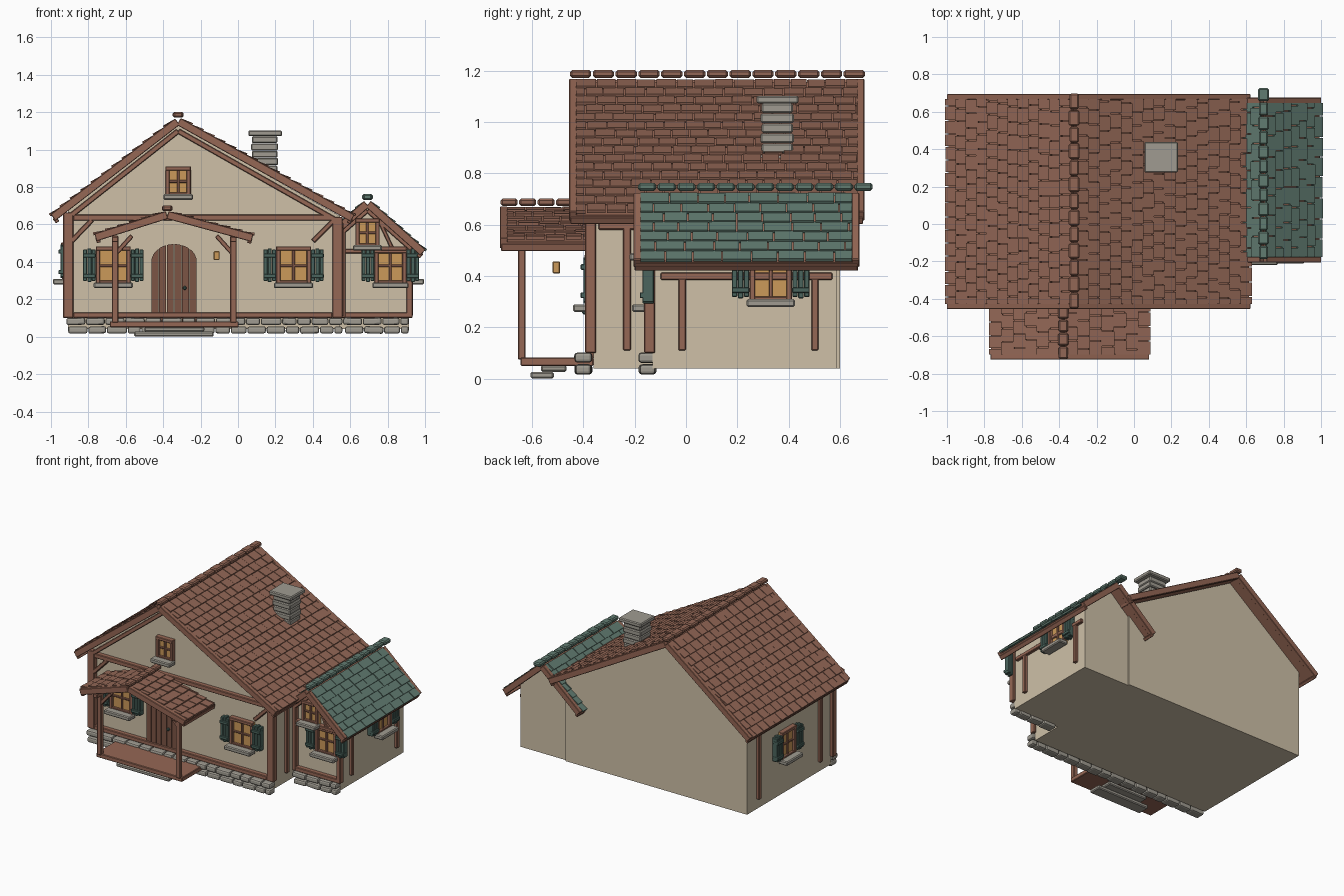
import bpy, bmesh, math, random
from mathutils import Matrix, Vector

random.seed(4)
if "Cube" in bpy.data.objects:
    bpy.data.objects.remove(bpy.data.objects["Cube"])


def material(name, r, g, b):
    m = bpy.data.materials.new(name)
    m.use_nodes = True
    m.diffuse_color = (r, g, b, 1)
    m.node_tree.nodes["Principled BSDF"].inputs["Base Color"].default_value = (r, g, b, 1)
    return m


WALL = material("cream plaster", 0.62, 0.53, 0.39)
WOOD = material("brown timber", 0.30, 0.135, 0.09)
TILE = material("clay tile", 0.29, 0.135, 0.092)
DOOR = material("dark door wood", 0.20, 0.09, 0.06)
GREEN = material("green tile", 0.12, 0.20, 0.165)
SHUTTER = material("shutter green", 0.07, 0.13, 0.11)
STONE = material("grey stone", 0.35, 0.33, 0.285)
GLASS = material("amber glass", 0.60, 0.32, 0.10)


def finish(name, bm, mat, bevel=0, segments=1):
    bmesh.ops.recalc_face_normals(bm, faces=bm.faces)
    mesh = bpy.data.meshes.new(name)
    bm.to_mesh(mesh)
    bm.free()
    mesh.materials.append(mat)
    ob = bpy.data.objects.new(name, mesh)
    bpy.context.collection.objects.link(ob)
    if bevel:
        mod = ob.modifiers.new("bevel", "BEVEL")
        mod.width, mod.segments = bevel, segments
    return ob


def at(x, y, z, turn=0, axis="Y"):
    return Matrix.Translation((x, y, z)) @ Matrix.Rotation(turn, 4, axis)


def boxes(name, mat, items, bevel=0, segments=1):
    """One object made of (matrix, size) boxes."""
    bm = bmesh.new()
    for m, size in items:
        bmesh.ops.create_cube(bm, size=1, matrix=m @ Matrix.Diagonal((*size, 1)))
    return finish(name, bm, mat, bevel, segments)


def span(x0, x1, y0, y1, z0, z1):
    """Box entry from its limits."""
    return (at((x0 + x1) / 2, (y0 + y1) / 2, (z0 + z1) / 2), (x1 - x0, y1 - y0, z1 - z0))


def beam(a, b, thick, y0, y1):
    """Box entry along a line in the xz plane."""
    dx, dz = b[0] - a[0], b[1] - a[1]
    return (at((a[0] + b[0]) / 2, (y0 + y1) / 2, (a[1] + b[1]) / 2, math.atan2(-dz, dx)),
            (math.hypot(dx, dz), y1 - y0, thick))


def prism(name, mat, groups, y0, y1):
    """Extrude xz outlines along y."""
    bm = bmesh.new()
    for pts in groups:
        face = bm.faces.new([bm.verts.new((x, y0, z)) for x, z in pts])
        ext = bmesh.ops.extrude_face_region(bm, geom=[face])["geom"]
        bmesh.ops.translate(bm, vec=(0, y1 - y0, 0),
                            verts=[v for v in ext if isinstance(v, bmesh.types.BMVert)])
    return finish(name, bm, mat)


# Roofs: deck, staggered tiles, barge boards, eave boards and ridge caps
def roof(name, mat, ridge, eaves, y0, y1, rows, width, caps, cap_y, back=True):
    decks, tiles, trim = [], [], []
    for eave, count in zip(eaves, rows):
        dx, dz = eave[0] - ridge[0], ridge[1] - eave[1]
        s, length = math.copysign(1, dx), math.hypot(dx, dz)
        a = math.atan2(dz, abs(dx))
        d = Vector((s * math.cos(a), 0, -math.sin(a)))
        n = Vector((s * math.sin(a), 0, math.cos(a)))
        decks.append(beam(ridge, eave, 0.022, y0 + 0.01, y1 - 0.01))
        up = n * 0.006
        lo, hi = (ridge[0] + up.x, ridge[1] + up.z), (eave[0] + up.x, eave[1] + up.z)
        trim.append(beam(lo, hi, 0.042, y0, y0 + 0.03))
        if back:
            trim.append(beam(lo, hi, 0.042, y1 - 0.03, y1))
        trim.append((at(eave[0] - s * 0.012, (y0 + y1) / 2, eave[1] - 0.008, s * a),
                     (0.022, y1 - y0 - 0.01, 0.03)))
        step = length / count
        for r in range(count):
            y = y0 + 0.025 - (width * 0.5 if r % 2 else 0)
            while y < y1 - 0.03:
                w = width * random.uniform(0.88, 1.12)
                ya, yb = max(y, y0 + 0.025), min(y + w, y1 - 0.025)
                if yb - ya > 0.012:
                    p = Vector((ridge[0], (ya + yb) / 2, ridge[1]))
                    p += d * (r + 0.55) * step + n * random.uniform(0.021, 0.025)
                    tiles.append((at(*p, s * (a - 0.13)), (step * 1.08, yb - ya - 0.005, 0.013)))
                y += w
    boxes(name + "_deck", WOOD, decks)
    boxes(name + "_tiles", mat, tiles)
    boxes(name + "_barge_boards", WOOD, trim, 0.003)
    c0, c1 = cap_y
    step = (c1 - c0) / caps
    boxes(name + "_ridge_caps", mat,
          [(at(ridge[0], c0 + (i + 0.5) * step, ridge[1] + 0.042),
            (0.05 + 0.008 * (i % 2), step - 0.006, 0.03)) for i in range(caps)], 0.008)


roof("main_roof", TILE, (-0.32, 1.145), [(-0.985, 0.632), (0.61, 0.628)],
     -0.455, 0.695, (12, 16), 0.075, 13, (-0.455, 0.70))
roof("annex_roof", GREEN, (0.692, 0.705), [(0.395, 0.445), (0.985, 0.445)],
     -0.205, 0.675, (7, 7), 0.105, 12, (-0.19, 0.73))
roof("porch_roof", TILE, (-0.378, 0.645), [(-0.76, 0.525), (0.075, 0.522)],
     -0.725, -0.365, (6, 7), 0.075, 5, (-0.725, -0.365), False)

# Plaster walls
prism("main_walls", WALL, [[(-0.91, 0.04), (0.545, 0.04), (0.545, 0.645), (-0.32, 1.13),
                            (-0.91, 0.672)]], -0.36, 0.6)
prism("annex_walls", WALL, [[(0.5, 0.04), (0.915, 0.04), (0.915, 0.49), (0.692, 0.69),
                             (0.5, 0.52)]], -0.13, 0.587)

# Timber framing on the main front
F0, F1 = -0.393, -0.35
boxes("main_front_timbers", WOOD, [
    span(-0.935, -0.88, F0, F1, 0.1, 0.665), span(0.505, 0.56, F0, F1, 0.1, 0.64),
    span(-0.88, 0.505, F0, F1, 0.62, 0.652), span(-0.88, 0.505, F0, F1, 0.1, 0.13),
    beam((-0.89, 0.65), (-0.32, 1.1), 0.028, F0, F1),
    beam((0.52, 0.625), (-0.32, 1.1), 0.028, F0, F1),
    beam((-0.89, 0.51), (-0.78, 0.625), 0.026, F0, F1),
    beam((0.515, 0.625), (0.40, 0.51), 0.026, F0, F1)], 0.004)

# Timber framing on the annex front
A0, A1 = -0.163, -0.12
boxes("annex_front_timbers", WOOD, [
    span(0.548, 0.575, A0, A1, 0.1, 0.56), span(0.9, 0.933, A0, A1, 0.1, 0.47),
    span(0.57, 0.91, A0, A1, 0.1, 0.13), span(0.57, 0.91, A0, A1, 0.445, 0.47),
    beam((0.55, 0.55), (0.692, 0.675), 0.024, A0, A1),
    beam((0.692, 0.675), (0.93, 0.465), 0.024, A0, A1),
    beam((0.76, 0.61), (0.83, 0.46), 0.02, A0, A1)], 0.004)

# Side posts and wall plates
boxes("right_end_timbers", WOOD, [
    span(-0.93, -0.9, -0.245, -0.215, 0.11, 0.59), span(-0.93, -0.9, 0.46, 0.49, 0.11, 0.59),
    span(-0.93, -0.9, -0.34, 0.57, 0.58, 0.61)], 0.004)
boxes("left_end_timbers", WOOD, [
    span(0.535, 0.565, -0.245, -0.215, 0.11, 0.59), span(0.535, 0.565, -0.34, -0.13, 0.58, 0.61),
    span(0.905, 0.935, -0.03, 0, 0.11, 0.39), span(0.905, 0.935, 0.488, 0.516, 0.11, 0.39),
    span(0.905, 0.935, -0.1, 0.57, 0.385, 0.413)], 0.004)


# Windows
def window(name, x, y, z, w, h, turn=0, shutters=True):
    base = at(x, y, z, turn, "Z")

    def local(x0, x1, y0, y1, z0, z1):
        m, size = span(x0, x1, y0, y1, z0, z1)
        return (base @ m, size)
    a, b, t = w / 2, h / 2, 0.022
    boxes(name + "_glass", GLASS, [local(-a, a, -0.012, 0.01, -b, b)])
    boxes(name + "_frame", WOOD, [
        local(-a, -a + t, -0.032, 0.01, -b, b), local(a - t, a, -0.032, 0.01, -b, b),
        local(-a, a, -0.036, 0.01, b - t, b), local(-a, a, -0.03, 0.01, -b, -b + t),
        local(-0.007, 0.007, -0.022, 0, -b, b), local(-a, a, -0.02, 0, -0.007, 0.007)], 0.003)
    boxes(name + "_sill", STONE,
          [local(-a - 0.012, a + 0.012, -0.08, -0.01, -b - 0.018, -b + 0.012)], 0.006)
    if shutters:
        planks = []
        for s in (-1, 1):
            for i in range(3):
                c, k = s * (a + 0.012 + i * 0.023), b - 0.016 + (0.006 if i == 1 else 0)
                planks.append(local(c - 0.0105, c + 0.0105, -0.04, 0.005, -k + 0.005, k))
            c = s * (a + 0.035)
            for q in (-0.055, 0.055):
                planks.append(local(c - 0.034, c + 0.034, -0.05, 0, q - 0.011, q + 0.011))
        boxes(name + "_shutters", SHUTTER, planks, 0.003)


for name, x in (("front_right_window", -0.667), ("front_left_window", 0.297)):
    window(name, x, -0.36, 0.38, 0.185, 0.205)
window("annex_front_window", 0.815, -0.13, 0.38, 0.17, 0.205)
window("annex_side_window", 0.915, 0.33, 0.40, 0.165, 0.205, math.pi / 2)
window("right_end_window", -0.91, 0.16, 0.40, 0.165, 0.205, -math.pi / 2)
window("attic_window", -0.32, -0.36, 0.83, 0.135, 0.16, 0, False)
window("annex_attic_window", 0.692, -0.14, 0.555, 0.13, 0.155, 0, False)

# Arched plank door
cx, half, planks = -0.342, 0.122, []
for i in range(6):
    xa = cx - half + i * half / 3 + 0.002
    xb = xa + half / 3 - 0.004
    top = [xb + (xa - xb) * k / 4 for k in range(5)]
    planks.append([(xa, 0.08), (xb, 0.08)] +
                  [(x, 0.40 + 0.095 * math.sqrt(max(0, 1 - ((x - cx) / half) ** 2))) for x in top])
prism("door", DOOR, planks, -0.388, -0.35)
boxes("door_knob", SHUTTER, [span(-0.295, -0.275, -0.405, -0.38, 0.25, 0.27)], 0.006)

# Porch
posts = []
for x, s in ((-0.657, 1), (-0.025, -1)):
    posts += [span(x - 0.017, x + 0.017, -0.655, -0.625, 0.075, 0.54),
              span(x - 0.017, x + 0.017, -0.70, -0.37, 0.505, 0.535),
              beam((x, 0.44), (x + s * 0.09, 0.54), 0.024, -0.652, -0.628)]
boxes("porch_posts", WOOD, posts, 0.004)
boxes("porch_floor", WOOD, [span(-0.685, 0.003, -0.645, -0.36, 0.05, 0.082)], 0.004)
boxes("porch_steps", STONE, [span(-0.555, -0.13, -0.605, -0.515, 0, 0.027),
                             span(-0.50, -0.18, -0.565, -0.465, 0.027, 0.052)], 0.006)
boxes("porch_lamp", GLASS, [span(-0.13, -0.098, -0.52, -0.49, 0.41, 0.457)], 0.004)


# Stone footing along the fronts
def footing(name, x0, x1, y):
    stones = []
    for row in range(2):
        x = x0 + (0.0 if row else 0.01)
        while x < x1 - 0.03:
            w = min(random.uniform(0.07, 0.115), x1 - x)
            c = 0.036 + row * 0.046
            stones.append((at(x + w / 2, y, c, random.uniform(-0.04, 0.04)),
                           (w - 0.004, random.uniform(0.058, 0.072), 0.038)))
            x += w
    boxes(name, STONE, stones, 0.011, 2)


footing("main_footing", -0.92, 0.56, -0.40)
footing("annex_footing", 0.56, 0.915, -0.15)

# Chimney of stacked courses with a cap
courses = [span(0.07 + e, 0.215 - e, 0.29 + e, 0.42 - e, 0.84 + i * 0.039, 0.877 + i * 0.039)
           for i in range(6) for e in [0.004 * (i % 2)]]
boxes("chimney", STONE, courses + [span(0.055, 0.235, 0.275, 0.438, 1.072, 1.102)], 0.006)
